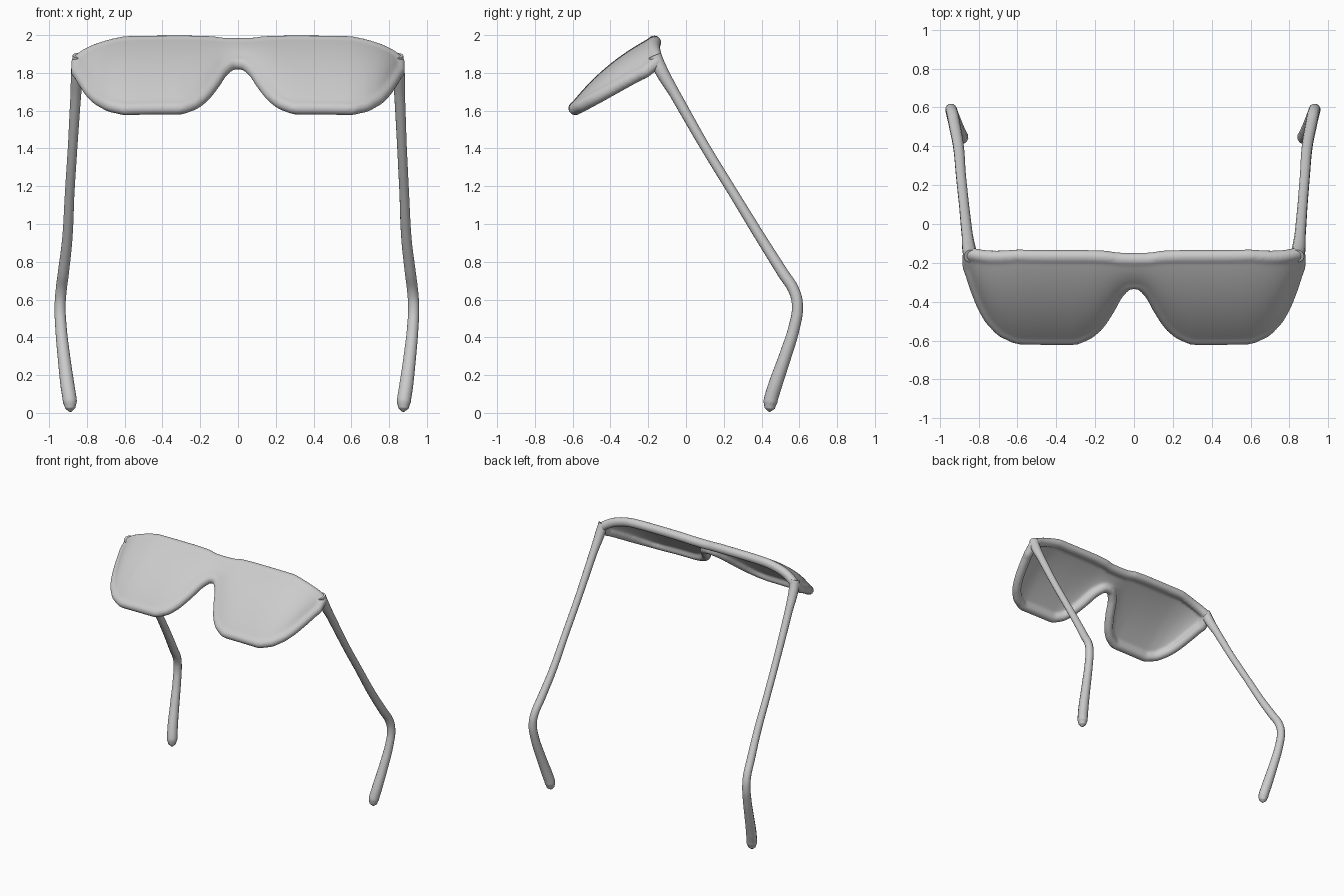
import bpy, bmesh, math
from mathutils import Vector

if "Cube" in bpy.data.objects:
    bpy.data.objects.remove(bpy.data.objects["Cube"])

# Tilted frame of the lens plate: D runs down the lens, N points out of its front
O = Vector((0, -0.18, 1.98))
D = Vector((0, -0.768, -0.64))
N = Vector((0, -0.64, 0.768))
HALF, RIM = 0.85, 0.035

TOP = [(0, .02), (.08, .018), (.15, .004), (.25, 0), (.6, 0), (.7, .02), (.8, .04), (.85, .055)]
BOTTOM = [(0, .175), (.04, .182), (.09, .25), (.13, .35), (.18, .45), (.23, .51), (.3, .55),
          (.6, .55), (.68, .51), (.74, .44), (.78, .36), (.82, .24), (.85, .13)]


def lerp_table(table, x):
    x = min(abs(x), table[-1][0])
    for (a, p), (b, q) in zip(table, table[1:]):
        if x <= b:
            return p + (q - p) * (x - a) / (b - a)
    return table[-1][1]


def soft(table, x):
    return sum(lerp_table(table, x + k * 0.006) for k in (-2, -1, 0, 1, 2)) / 5


def surface(x, t, lens=True):
    top, bot = soft(TOP, x), soft(BOTTOM, x)
    height = bot - top
    w = -0.02 - 0.09 * (abs(x) / HALF) ** 8          # wrap towards the temples
    if lens:
        w += 0.012 + 0.03 * 4 * t * (1 - t) * height / 0.55
    return O + D * (top + height * t) + N * w + Vector((x, 0, 0))


def smooth_faces(mesh):
    for p in mesh.polygons:
        p.use_smooth = True


# Lens plate: curved grid given thickness
COLS, ROWS = 140, 20
xs = [HALF * (2 * i / COLS - 1) for i in range(COLS + 1)]
bm = bmesh.new()
grid = [[bm.verts.new(surface(x, j / ROWS) - N * 0.018) for j in range(ROWS + 1)] for x in xs]
back = [[bm.verts.new(v.co + N * 0.036) for v in col] for col in grid]
for i in range(COLS):
    for j in range(ROWS):
        for g in (grid, back):
            bm.faces.new((g[i][j], g[i + 1][j], g[i + 1][j + 1], g[i][j + 1]))
edge = ([(i, 0) for i in range(COLS)] + [(COLS, j) for j in range(ROWS)]
        + [(i, ROWS) for i in range(COLS, 0, -1)] + [(0, j) for j in range(ROWS, 0, -1)])
for (a, b), (c, d) in zip(edge, edge[1:] + edge[:1]):
    bm.faces.new((grid[a][b], grid[c][d], back[c][d], back[a][b]))

# Rounded rim: tube swept around the outline
path = [surface(xs[i], j / ROWS, False) for i, j in edge]
rings, SEG = [], 12
for k, p in enumerate(path):
    tangent = (path[(k + 1) % len(path)] - path[k - 1]).normalized()
    side = tangent.cross(N).normalized()
    up = side.cross(tangent)
    rings.append([bm.verts.new(p + RIM * (math.cos(a) * side + math.sin(a) * up))
                  for a in (2 * math.pi * s / SEG for s in range(SEG))])
for k in range(len(rings)):
    r, q = rings[k - 1], rings[k]
    for s in range(SEG):
        bm.faces.new((r[s], q[s], q[(s + 1) % SEG], r[(s + 1) % SEG]))
bmesh.ops.recalc_face_normals(bm, faces=bm.faces)
mesh = bpy.data.meshes.new("lens_front")
bm.to_mesh(mesh)
bm.free()
smooth_faces(mesh)
front = bpy.data.objects.new("lens_front", mesh)
bpy.context.collection.objects.link(front)

# Fuse lens and rim into one soft form
rm = front.modifiers.new("fuse", 'REMESH')
rm.mode, rm.voxel_size, rm.use_smooth_shade = 'VOXEL', 0.01, True
sm = front.modifiers.new("soften", 'SMOOTH')
sm.factor, sm.iterations = 0.5, 8

# Temple arms: (x, y, z, radius) from hinge to ear tip
ARM = [(.84, -.165, 1.89, .036), (.847, -.135, 1.82, .036), (.855, -.06, 1.69, .029),
       (.868, .1, 1.41, .026), (.88, .25, 1.165, .026), (.892, .4, .92, .028),
       (.912, .51, .745, .030), (.925, .575, .64, .030), (.93, .59, .56, .030),
       (.925, .572, .45, .031), (.91, .525, .3, .034), (.89, .47, .14, .038),
       (.878, .447, .06, .038), (.876, .443, .025, .028), (.875, .441, .006, .006)]


def arm(name, sign, flare):
    cu = bpy.data.curves.new(name, 'CURVE')
    cu.dimensions = '3D'
    cu.bevel_depth, cu.bevel_resolution = 1.0, 4
    cu.use_fill_caps, cu.resolution_u = True, 8
    sp = cu.splines.new('BEZIER')
    sp.bezier_points.add(len(ARM) - 1)
    for bp, (x, y, z, r) in zip(sp.bezier_points, ARM):
        bp.co = (sign * (x + flare * min(1, (1.9 - z) / 0.8)), y, z)
        bp.radius = r
        bp.handle_left_type = bp.handle_right_type = 'AUTO'
    ob = bpy.data.objects.new(name, cu)
    bpy.context.collection.objects.link(ob)
    sp.use_smooth = True


arm("right_arm", 1, 0.0)
arm("left_arm", -1, 0.012)
